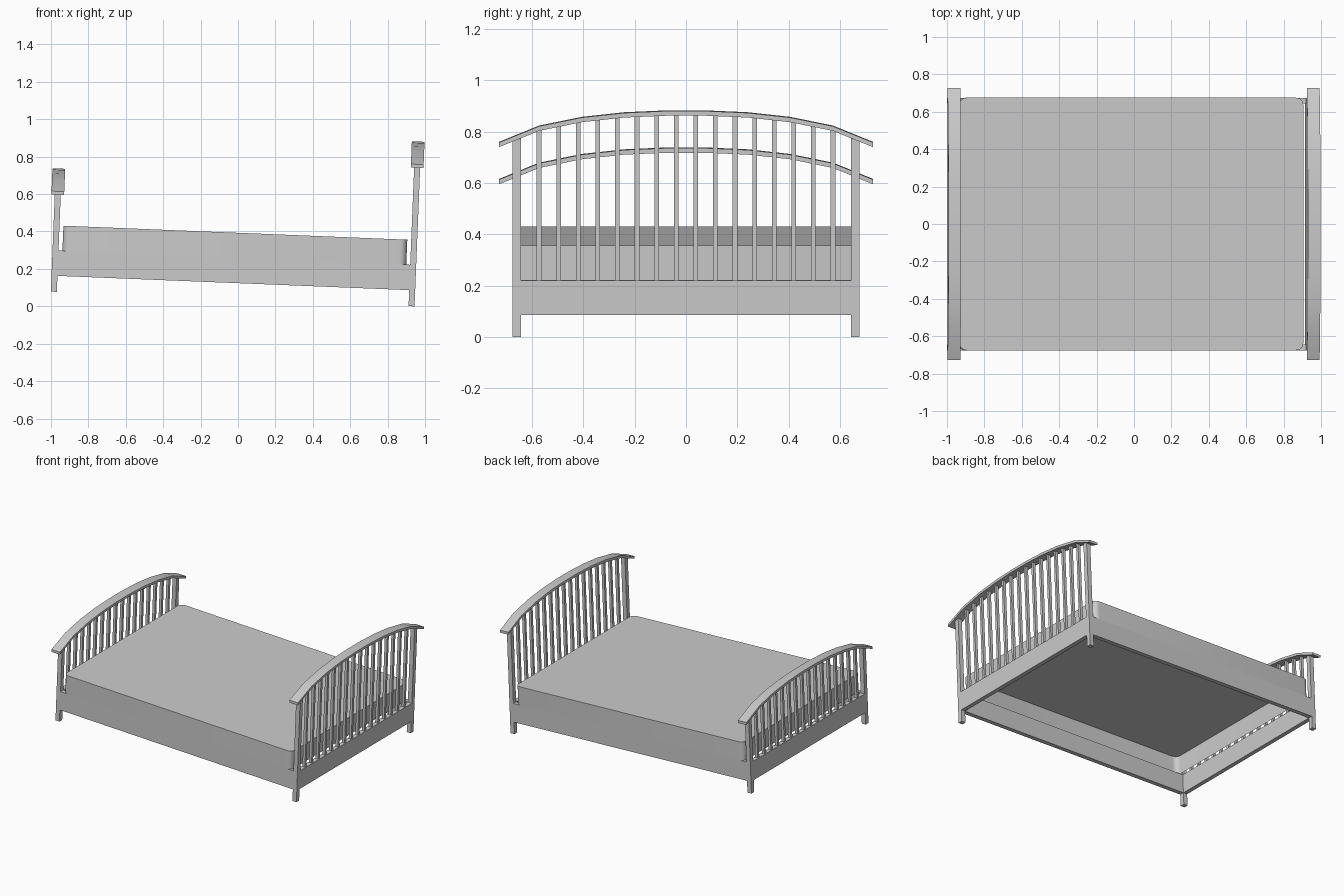
import bpy, bmesh, math
from mathutils import Matrix, Vector

if "Cube" in bpy.data.objects:
    bpy.data.objects.remove(bpy.data.objects["Cube"])

# Whole bed leans slightly towards the headboard end
TILT = Matrix.Rotation(0.0405, 4, 'Y') @ Matrix.Translation((-0.03, 0, 0))

grey = bpy.data.materials.new("plain_grey")
grey.diffuse_color = (0.6, 0.6, 0.6, 1)
grey.use_nodes = True
grey.node_tree.nodes["Principled BSDF"].inputs["Base Color"].default_value = grey.diffuse_color

HX, HY = 0.973, 0.675        # outer half size of the frame
T = 0.032                    # post and rail thickness
LEG_Z, RAIL_Z0, RAIL_Z1, BED_Z = 0.038, 0.1235, 0.259, 0.3925
ARCH_T = 0.018
HALF_ARCH = [(0.08, 0.0), (0.24, -0.007), (0.405, -0.025), (0.572, -0.059), (0.727, -0.122)]
ARCH = [(-y, z) for y, z in reversed(HALF_ARCH)] + HALF_ARCH


def finish(name, bm, recalc=True):
    if recalc:
        bmesh.ops.recalc_face_normals(bm, faces=bm.faces)
    bm.transform(TILT)
    me = bpy.data.meshes.new(name)
    bm.to_mesh(me)
    bm.free()
    me.materials.append(grey)
    ob = bpy.data.objects.new(name, me)
    bpy.context.collection.objects.link(ob)
    bpy.ops.object.select_all(action='DESELECT')
    ob.select_set(True)
    bpy.context.view_layer.objects.active = ob
    bpy.ops.object.shade_smooth_by_angle(angle=math.radians(30))
    return ob


def add_box(bm, x0, x1, y0, y1, z0, z1):
    m = Matrix.Translation(((x0 + x1) / 2, (y0 + y1) / 2, (z0 + z1) / 2)) \
        @ Matrix.Diagonal((x1 - x0, y1 - y0, z1 - z0, 1))
    bmesh.ops.create_cube(bm, size=1, matrix=m)


def extrude_profile(bm, pts, offset):
    face = bm.faces.new([bm.verts.new(p) for p in pts])
    ext = bmesh.ops.extrude_face_region(bm, geom=[face], use_keep_orig=True)
    bmesh.ops.translate(bm, vec=offset,
                        verts=[g for g in ext["geom"] if isinstance(g, bmesh.types.BMVert)])
    return face


def arch_drop(y):
    """Height of the arch at y, relative to its crown."""
    for (ya, za), (yb, zb) in zip(ARCH, ARCH[1:]):
        if ya <= y <= yb:
            return za + (zb - za) * (y - ya) / (yb - ya)


def end_board(name, side, crown):
    xc = side * (HX - T / 2)
    under = crown - ARCH_T + 0.004

    # Corner posts running from the floor to the arch
    bm = bmesh.new()
    for s in (-1, 1):
        yc = s * (HY - T / 2)
        add_box(bm, xc - T / 2, xc + T / 2, yc - T / 2, yc + T / 2,
                LEG_Z, under + arch_drop(yc))
    finish(name + "_posts", bm)

    # Row of upright slats
    bm = bmesh.new()
    for i in range(16):
        y = -0.572 + i * 1.144 / 15
        add_box(bm, xc - 0.01, xc + 0.01, y - 0.009, y + 0.009,
                RAIL_Z1 - 0.003, under + arch_drop(y))
    finish(name + "_slats", bm)

    # Arched cap
    bm = bmesh.new()
    x = xc - 0.034
    top = [(x, y, crown + z) for y, z in ARCH]
    bottom = [(x, y, crown + z - ARCH_T) for y, z in reversed(ARCH)]
    extrude_profile(bm, top + bottom, Vector((0.068, 0, 0)))
    finish(name + "_arched_cap", bm)

    # Low board between the posts
    bm = bmesh.new()
    add_box(bm, xc - T / 2, xc + T / 2, -HY + T, HY - T, RAIL_Z0, RAIL_Z1)
    finish(name + "_low_board", bm)


end_board("headboard", 1, 0.919)
end_board("footboard", -1, 0.697)

# Side rails
for label, s in (("front", -1), ("back", 1)):
    bm = bmesh.new()
    ya, yb = sorted((s * HY, s * (HY - T)))
    add_box(bm, -HX + T, HX - T, ya, yb, RAIL_Z0, RAIL_Z1)
    finish(label + "_side_rail", bm)

# Mattress: rounded-corner cover, open underneath
bm = bmesh.new()
MX, R, N = 0.92, 0.038, 6
outline = []
for k, (sx, sy) in enumerate(((1, 1), (-1, 1), (-1, -1), (1, -1))):
    for i in range(N + 1):
        a = (k + i / N) * math.pi / 2
        outline.append((sx * (MX - R) + R * math.cos(a), sy * (HY - R) + R * math.sin(a)))
upper = [bm.verts.new((x, y, BED_Z)) for x, y in outline]
lower = [bm.verts.new((x, y, RAIL_Z1)) for x, y in outline]
bm.faces.new(upper)
for i in range(len(outline)):
    j = (i + 1) % len(outline)
    bm.faces.new((lower[i], lower[j], upper[j], upper[i]))
finish("mattress", bm, recalc=False)
